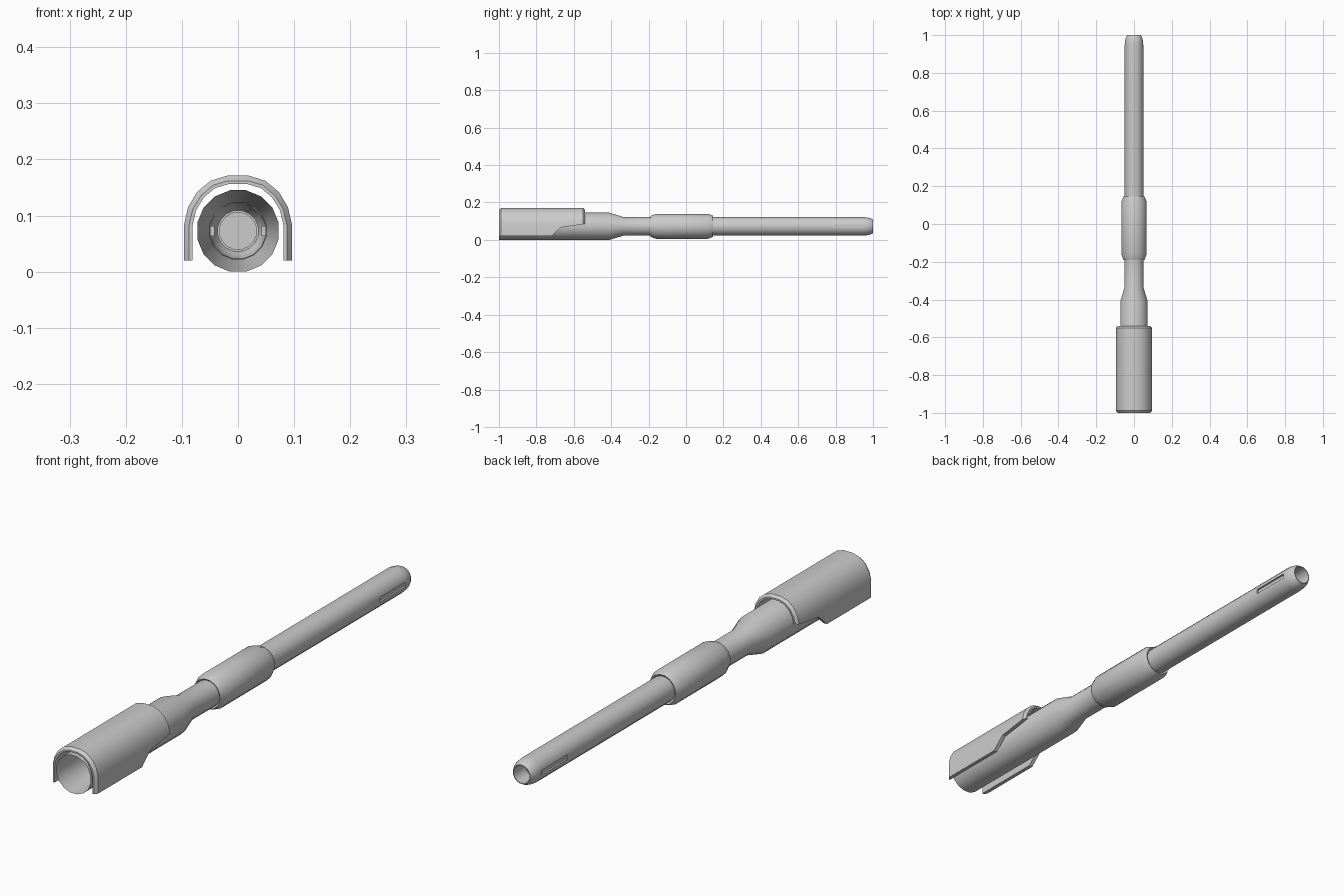
import bpy, bmesh, math
from mathutils import Vector

if "Cube" in bpy.data.objects:
    bpy.data.objects.remove(bpy.data.objects["Cube"])

SIDES = 16
R = 0.074
CZ = R * math.cos(math.pi / SIDES)   # axis height, body rests on a flat


def finish(bm, name, angle):
    mesh = bpy.data.meshes.new(name)
    bm.to_mesh(mesh)
    bm.free()
    ob = bpy.data.objects.new(name, mesh)
    bpy.context.collection.objects.link(ob)
    bpy.ops.object.select_all(action='DESELECT')
    ob.select_set(True)
    bpy.context.view_layer.objects.active = ob
    bpy.ops.object.shade_smooth_by_angle(angle=math.radians(angle))
    return ob


def bridge(bm, a, b, closed):
    n = len(a)
    return [bm.faces.new((a[i], a[(i + 1) % n], b[(i + 1) % n], b[i]))
            for i in range(n if closed else n - 1)]


# Stepped barrel: (radius, y) from open mouth to the bored tip
profile = [(R, -1), (R, -0.41), (0.051, -0.335), (0.051, -0.185),
           (0.057, -0.19), (0.068, -0.16), (0.068, 0.118), (0.057, 0.145),
           (0.050, 0.14), (0.050, 0.79), (0.050, 0.95), (0.049, 0.965),
           (0.045, 0.985), (0.037, 1.0), (0.034, 1.0), (0.034, 0.93)]
bm = bmesh.new()
rings = []
for r, y in profile:
    rings.append([bm.verts.new((r * math.cos((i + 0.5) * 2 * math.pi / SIDES), y,
                                CZ + r * math.sin((i + 0.5) * 2 * math.pi / SIDES)))
                  for i in range(SIDES)])
slots = []
for k in range(len(rings) - 1):
    faces = bridge(bm, rings[k + 1], rings[k], True)
    if profile[k][1] == 0.79:
        slots = [faces[SIDES - 1], faces[SIDES // 2 - 1]]   # side flats
bm.faces.new(rings[-1])
bm.normal_update()
# orient outward using a side face as reference
if slots[0].normal.x < 0:
    bmesh.ops.reverse_faces(bm, faces=bm.faces[:])
    bm.normal_update()
# Recessed side slots near the tip
bmesh.ops.inset_individual(bm, faces=slots, thickness=0.0015)
for f in slots:
    d = Vector((-math.copysign(0.007, f.normal.x), 0, 0))
    new = bmesh.ops.extrude_discrete_faces(bm, faces=[f])['faces'][0]
    bmesh.ops.translate(bm, verts=new.verts[:], vec=d)
finish(bm, "barrel", 32)

# Arched shroud: half section (outer, inner), mirrored, lofted along y
outer = [(0.096, 0.085), (0.089, 0.115), (0.073, 0.142), (0.049, 0.162), (0.020, 0.171)]
inner = [(0.081, 0.083), (0.075, 0.109), (0.061, 0.132), (0.041, 0.149), (0.017, 0.156)]
# y, height of the lower edge, chamfer amount
stations = [(-1.0, 0.02, 0.6), (-0.988, 0.02, 0), (-0.72, 0.02, 0), (-0.67, 0.066, 0),
            (-0.56, 0.082, 0), (-0.55, 0.084, 0), (-0.54, 0.086, 0.6)]


def arch(half, low):
    half = [(half[0][0], low)] + [(x, max(z, low)) for x, z in half]
    return half + [(-x, z) for x, z in reversed(half)]


bm = bmesh.new()
loops = []
for y, low, c in stations:
    mid = [(a[0] + (b[0] - a[0]) * c, a[1] + (b[1] - a[1]) * c)
           for a, b in zip(outer, inner)]
    section = arch(mid, low) + arch(inner, low)[::-1]
    loops.append([bm.verts.new((x, y, z)) for x, z in section])
for a, b in zip(loops, loops[1:]):
    bridge(bm, a, b, True)
for loop in (loops[0], loops[-1]):
    n = len(loop)
    bridge(bm, loop[:n // 2], loop[:n // 2 - 1:-1], False)
bmesh.ops.remove_doubles(bm, verts=bm.verts[:], dist=0.0002)
bmesh.ops.recalc_face_normals(bm, faces=bm.faces[:])
finish(bm, "shroud", 32)
